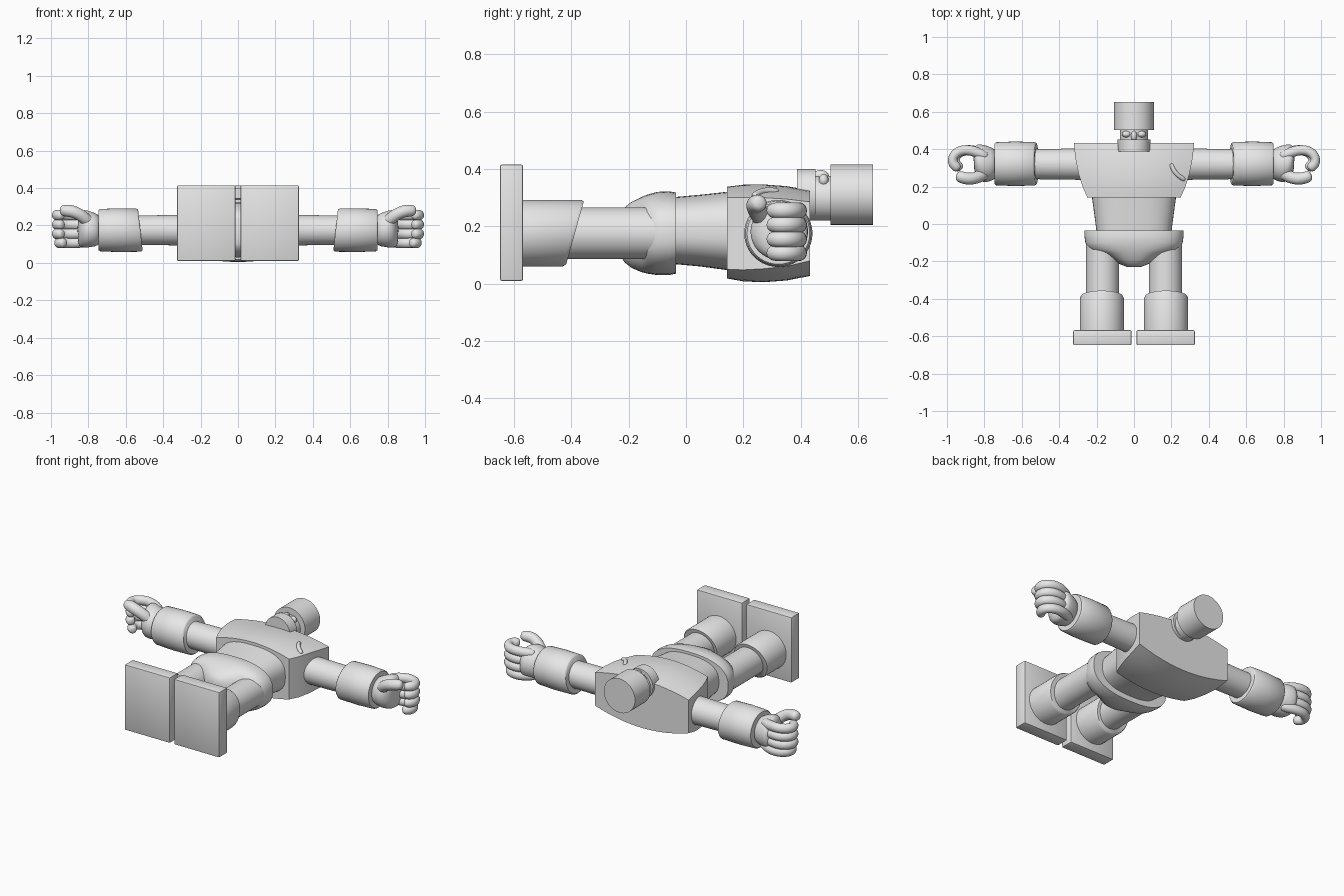
import bpy, bmesh, math
from mathutils import Vector

if "Cube" in bpy.data.objects:
    bpy.data.objects.remove(bpy.data.objects["Cube"])

grey = bpy.data.materials.new("plain_grey")
grey.diffuse_color = (0.8, 0.8, 0.8, 1)
grey.use_nodes = True
grey.node_tree.nodes["Principled BSDF"].inputs["Base Color"].default_value = grey.diffuse_color


def finish(name, bm, subdiv=0, angle=35):
    bmesh.ops.recalc_face_normals(bm, faces=bm.faces)
    me = bpy.data.meshes.new(name)
    bm.to_mesh(me)
    bm.free()
    me.materials.append(grey)
    me.shade_smooth()
    me.set_sharp_from_angle(angle=math.radians(angle))
    ob = bpy.data.objects.new(name, me)
    bpy.context.collection.objects.link(ob)
    if subdiv:
        m = ob.modifiers.new("smooth", 'SUBSURF')
        m.levels = m.render_levels = subdiv
    return ob


def loft(name, rings, subdiv=0, angle=35):
    """Skin a list of equal-length point rings and cap both ends."""
    bm = bmesh.new()
    rows = [[bm.verts.new(p) for p in r] for r in rings]
    n = len(rows[0])
    for a, b in zip(rows, rows[1:]):
        for i in range(n):
            j = (i + 1) % n
            bm.faces.new((a[i], a[j], b[j], b[i]))
    bm.faces.new(rows[0])
    bm.faces.new(rows[-1])
    return finish(name, bm, subdiv, angle)


def oval_y(y, cx, z0, z1, w, power=2.0, slant=0.0, n=48):
    """Superellipse ring across y; slant shifts y with height."""
    cz, h, pts = (z0 + z1) / 2, (z1 - z0) / 2, []
    for i in range(n):
        t = 2 * math.pi * i / n
        c, s = math.cos(t), math.sin(t)
        dx = math.copysign(abs(c) ** (2 / power), c) * w
        dz = math.copysign(abs(s) ** (2 / power), s) * h
        pts.append((cx + dx, y + slant * dz, cz + dz))
    return pts


def oval_x(s, x, cy, cz, ry, rz, slant=0.0, n=40):
    """Ellipse ring across x on side s."""
    return [(s * (x + slant * math.sin(t)), cy + ry * math.cos(t), cz + rz * math.sin(t))
            for t in (2 * math.pi * i / n for i in range(n))]


def sweep(name, path, r, n=8):
    """Rounded tube along a path lying roughly flat in z."""
    pts = [Vector(p) for p in path]
    rings = []
    for i, p in enumerate(pts):
        t = (pts[min(i + 1, len(pts) - 1)] - pts[max(i - 1, 0)]).normalized()
        side = t.cross(Vector((0, 0, 1))).normalized()
        up = side.cross(t)
        for k, off in ((0.6, -0.6 * r), (1, 0)) if i == 0 else ((1, 0), (0.65, 0.7 * r)) if i == len(pts) - 1 else ((1, 0),):
            rings.append([p + t * off + (up * math.cos(a) + side * math.sin(a)) * r * k
                          for a in (2 * math.pi * j / n for j in range(n))])
    return loft(name, rings, 2, 180)


def box(name, x0, x1, y0, y1, z0, z1, bevel):
    bm = bmesh.new()
    bmesh.ops.create_cube(bm, size=1)
    for v in bm.verts:
        v.co = ((x0 + x1) / 2 + v.co.x * (x1 - x0), (y0 + y1) / 2 + v.co.y * (y1 - y0),
                (z0 + z1) / 2 + v.co.z * (z1 - z0))
    bmesh.ops.bevel(bm, geom=bm.edges[:], offset=bevel, segments=2, affect='EDGES', profile=0.5)
    return finish(name, bm)


def ball(name, c, r, squash=(1, 1, 1)):
    bm = bmesh.new()
    bmesh.ops.create_uvsphere(bm, u_segments=20, v_segments=12, radius=r)
    for v in bm.verts:
        v.co = [c[i] + v.co[i] * squash[i] for i in range(3)]
    return finish(name, bm)


# Chest: flat sides with bowed front and back
def chest_ring(y, w, back, side0, side1, front, n=16):
    ts = [-1 + 2 * i / n for i in range(n + 1)]
    lower = [(t * w, y, side0 + (back - side0) * (1 - t * t)) for t in ts]
    upper = [(-t * w, y, side1 + (front - side1) * (1 - t * t)) for t in ts]
    return lower + upper


loft("chest", [chest_ring(0.143, 0.25, 0.018, 0.05, 0.30, 0.338),
               chest_ring(0.20, 0.275, 0.008, 0.048, 0.30, 0.345),
               chest_ring(0.27, 0.297, 0.005, 0.052, 0.30, 0.346),
               chest_ring(0.35, 0.313, 0.011, 0.06, 0.295, 0.34),
               chest_ring(0.433, 0.322, 0.027, 0.08, 0.285, 0.326)], angle=25)

# Small chest ornament
sweep("chest_ornament", [(0.20, 0.315, 0.322), (0.215, 0.28, 0.325),
                         (0.24, 0.255, 0.318), (0.265, 0.24, 0.308)], 0.013)

# Waist and briefs-shaped pelvis
loft("waist", [oval_y(-0.06, 0, 0.07, 0.30, 0.198, 2.6),
               oval_y(0.05, 0, 0.06, 0.31, 0.212, 2.6),
               oval_y(0.16, 0, 0.045, 0.322, 0.227, 2.6)])
loft("pelvis", [oval_y(y, 0, a, b, w, 2.5) for y, a, b, w in (
    (-0.035, 0.035, 0.318, 0.265), (-0.06, 0.03, 0.322, 0.266), (-0.10, 0.03, 0.32, 0.26),
    (-0.135, 0.035, 0.31, 0.245), (-0.155, 0.04, 0.302, 0.18), (-0.19, 0.055, 0.285, 0.115),
    (-0.215, 0.075, 0.265, 0.075), (-0.23, 0.10, 0.24, 0.035))], angle=50)

# Head: cap, recessed eye band, jaw
loft("cap", [oval_y(0.503, 0, 0.205, 0.415, 0.107), oval_y(0.652, 0, 0.205, 0.415, 0.107)])
loft("eye_band", [oval_y(0.44, 0, 0.22, 0.375, 0.076), oval_y(0.51, 0, 0.22, 0.375, 0.076)])
loft("jaw", [oval_y(0.387, 0, 0.22, 0.40, 0.086), oval_y(0.452, 0, 0.22, 0.40, 0.089)])
ball("nose", (0, 0.47, 0.376), 0.02, (0.8, 1.4, 1))
for s in (1, -1):
    ball("eye", (s * 0.04, 0.48, 0.36), 0.022, (1.1, 0.8, 1))

for s in (1, -1):
    # Legs, boots with slanted cuffs, slab feet
    loft("leg", [oval_y(-0.42, s * 0.168, 0.086, 0.266, 0.089),
                 oval_y(-0.09, s * 0.168, 0.086, 0.266, 0.089)])
    loft("boot", [oval_y(-0.58, s * 0.172, 0.06, 0.292, 0.118),
                  oval_y(-0.398, s * 0.172, 0.06, 0.292, 0.118, slant=0.28),
                  oval_y(-0.387, s * 0.172, 0.067, 0.287, 0.112, slant=0.28)], angle=50)
    x0, x1 = sorted((s * 0.014, s * 0.325))
    box("foot", x0, x1, -0.648, -0.568, 0.01, 0.415, 0.006)

    # Arms and forearm cuffs
    loft("upper_arm", [oval_x(s, 0.27, 0.32, 0.175, 0.084, 0.082),
                       oval_x(s, 0.56, 0.32, 0.175, 0.080, 0.078)])
    loft("forearm", [oval_x(s, 0.522, 0.322, 0.175, 0.110, 0.108, 0.012),
                     oval_x(s, 0.53, 0.322, 0.175, 0.116, 0.115, 0.012),
                     oval_x(s, 0.64, 0.322, 0.175, 0.119, 0.117),
                     oval_x(s, 0.737, 0.322, 0.175, 0.115, 0.113),
                     oval_x(s, 0.745, 0.322, 0.175, 0.109, 0.107)], angle=50)

    # Hand: palm, four curled fingers, thumb on the upper side
    loft("palm", [oval_x(s, x, cy, cz, ry, rz, n=20) for x, cy, cz, ry, rz in (
        (0.73, 0.32, 0.175, 0.075, 0.078), (0.765, 0.32, 0.177, 0.092, 0.09),
        (0.805, 0.322, 0.182, 0.104, 0.102), (0.84, 0.335, 0.182, 0.094, 0.102),
        (0.858, 0.35, 0.18, 0.06, 0.085))], 1, 180)
    for z in (0.255, 0.205, 0.155, 0.107):
        reach = 0.0 if z > 0.12 else -0.012
        sweep("finger", [(s * (x + reach), y, 0.18 + (z - 0.18) * k) for x, y, k in (
            (0.80, 0.365, 0.9), (0.87, 0.397, 1), (0.93, 0.395, 1), (0.968, 0.365, 1),
            (0.972, 0.328, 1), (0.95, 0.305, 1))], 0.031)
    sweep("thumb", [(s * 0.785, 0.28, 0.205), (s * 0.83, 0.25, 0.25), (s * 0.88, 0.238, 0.277),
                    (s * 0.928, 0.252, 0.28)], 0.036)
